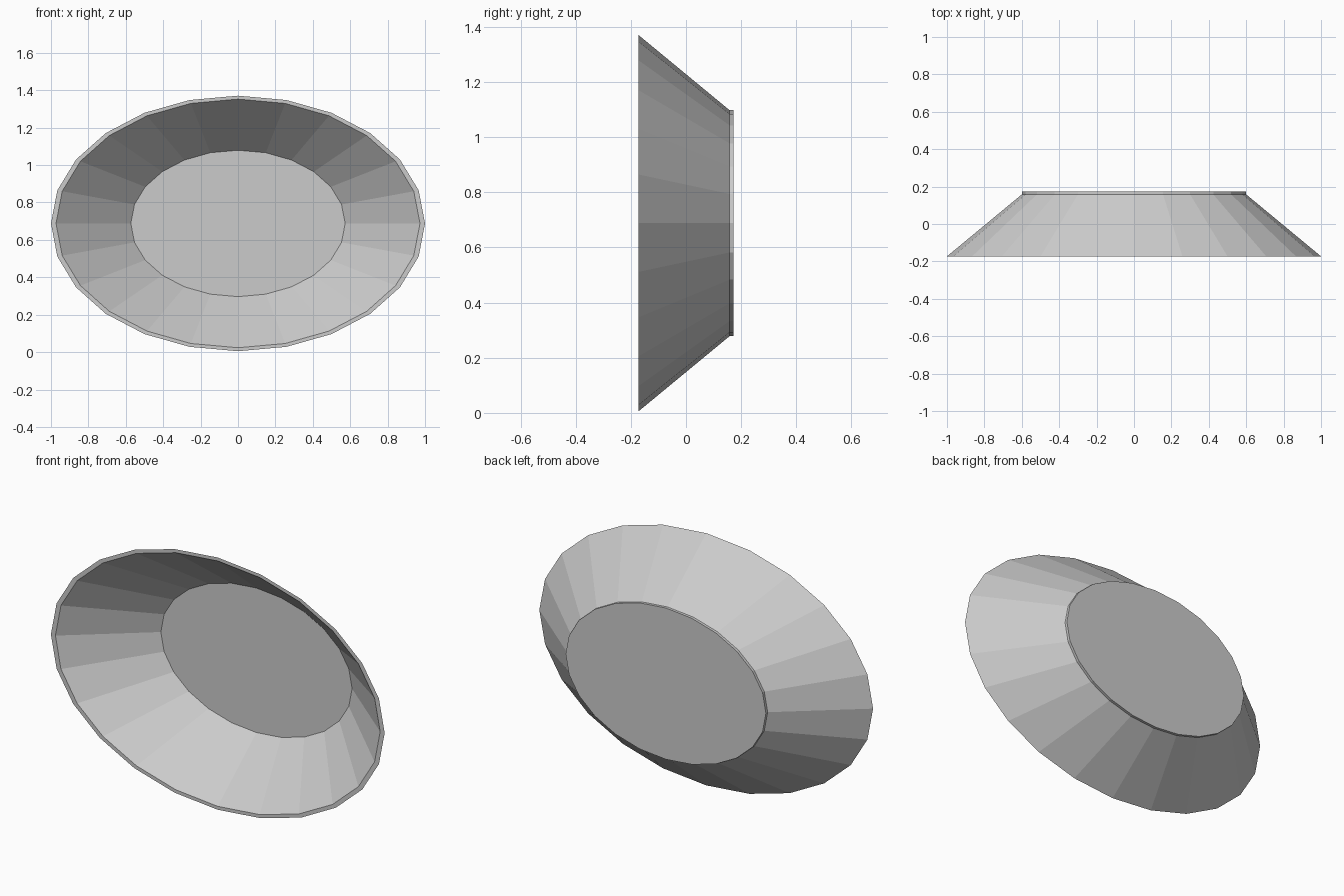
import bpy, bmesh, math

if "Cube" in bpy.data.objects:
    bpy.data.objects.remove(bpy.data.objects["Cube"])

SIDES = 24
SQUASH = 0.683      # height / width of the oval
CENTRE_Z = 0.688

# Profile (radius, y): inner floor edge, inner lip, outer lip, back edge, back plate rim
PROFILE = [(0.573, 0.158), (0.973, -0.173), (1.0, -0.173), (0.6, 0.158), (0.6, 0.173)]


def oval_ring(bm, radius, y):
    angles = [2 * math.pi * i / SIDES for i in range(SIDES)]
    return [bm.verts.new((radius * math.cos(a), y,
                          CENTRE_Z + radius * SQUASH * math.sin(a))) for a in angles]


bm = bmesh.new()
rings = [oval_ring(bm, r, y) for r, y in PROFILE]

# Sloping walls, flat lip and plate edge
for a, b in zip(rings, rings[1:]):
    for i in range(SIDES):
        j = (i + 1) % SIDES
        bm.faces.new((a[i], a[j], b[j], b[i]))

# Inner floor and back plate
bm.faces.new(rings[0])
bm.faces.new(rings[-1])
bmesh.ops.recalc_face_normals(bm, faces=bm.faces[:])

mesh = bpy.data.meshes.new("oval_dish")
bm.to_mesh(mesh)
bm.free()
dish = bpy.data.objects.new("oval_dish", mesh)
bpy.context.collection.objects.link(dish)
